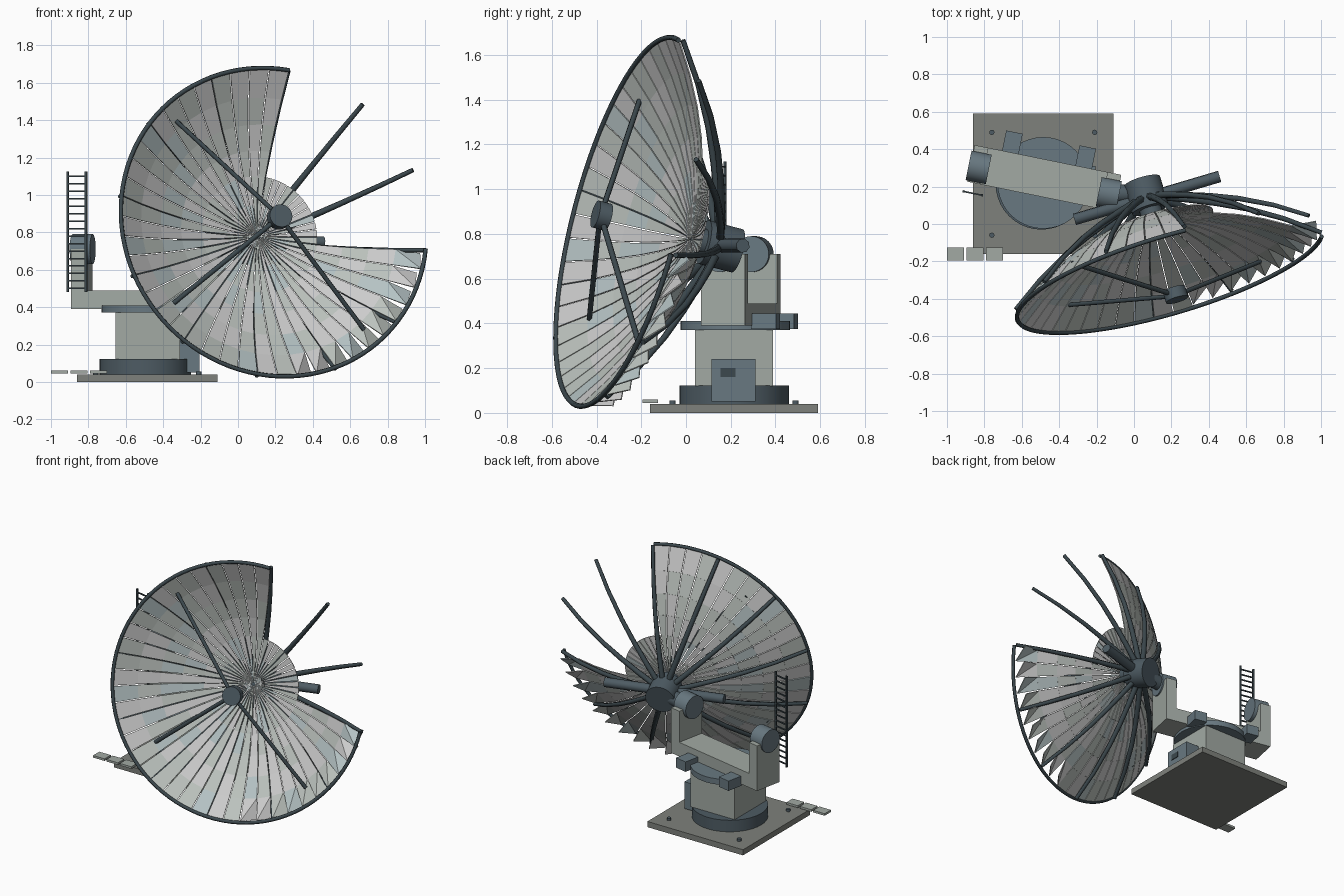
import bpy, bmesh, math, random
from math import sin, cos, radians, pi
from mathutils import Matrix, Vector

if "Cube" in bpy.data.objects:
    bpy.data.objects.remove(bpy.data.objects["Cube"])

random.seed(4)

def mat(name, c):
    m = bpy.data.materials.new(name)
    m.diffuse_color = (*c, 1)
    m.use_nodes = True
    m.node_tree.nodes["Principled BSDF"].inputs["Base Color"].default_value = m.diffuse_color
    return m

PLATE = mat("concrete_grey", (.21, .22, .20))
LIGHT = mat("light_paint", (.36, .40, .37))
BLUE = mat("blue_grey", (.14, .19, .22))
STEEL = mat("dark_steel", (.075, .105, .125))
DARK = mat("rib_steel", (.045, .065, .075))
PANELS = [mat("panel_grey", (.50, .54, .51)), mat("panel_pale", (.56, .59, .56)),
          mat("panel_blue", (.46, .54, .55))]

# Frames: the turned yoke, and the dish (local z = pointing direction)
I = Matrix.Identity(4)
YOKE = Matrix.Translation((-.485, .22, 0)) @ Matrix.Rotation(radians(-11.5), 4, 'Z')
az, el = radians(16.5), radians(14)
n = Vector((sin(az) * cos(el), -cos(az) * cos(el), sin(el)))
u = Vector((cos(az), sin(az), 0))
v = n.cross(u)
DISH = Matrix.Translation((.104, .023, .778)) @ Matrix((u, v, n)).transposed().to_4x4()
K, R = .436, .85

def finish(name, bm, m, frame):
    me = bpy.data.meshes.new(name)
    bm.to_mesh(me)
    bm.free()
    ob = bpy.data.objects.new(name, me)
    bpy.context.collection.objects.link(ob)
    ob.matrix_world = frame
    for x in (m if isinstance(m, list) else [m]):
        me.materials.append(x)
    return ob

def box(name, lo, hi, m, frame=I):
    bm = bmesh.new()
    bmesh.ops.create_cube(bm, size=1)
    for p in bm.verts:
        p.co = Vector([(a + b) / 2 + c * (b - a) for a, b, c in zip(lo, hi, p.co)])
    return finish(name, bm, m, frame)

def cyl(name, a, b, r, m, frame=I, seg=40):
    a, b = Vector(a), Vector(b)
    bm = bmesh.new()
    bmesh.ops.create_cone(bm, cap_ends=True, segments=seg, radius1=r, radius2=r, depth=(b - a).length)
    rot = (b - a).to_track_quat('Z', 'Y').to_matrix().to_4x4()
    bm.transform(Matrix.Translation((a + b) / 2) @ rot)
    for f in bm.faces:
        f.smooth = len(f.verts) == 4
    for e in bm.edges:
        e.smooth = all(f.smooth for f in e.link_faces)
    return finish(name, bm, m, frame)

def tube(name, pts, r, m, frame=I, taper=1, res=1):
    cu = bpy.data.curves.new(name, 'CURVE')
    cu.dimensions = '3D'
    cu.bevel_depth, cu.bevel_resolution, cu.use_fill_caps = r, res, True
    sp = cu.splines.new('POLY')
    sp.points.add(len(pts) - 1)
    for i, p in enumerate(pts):
        sp.points[i].co = (*p, 1)
        sp.points[i].radius = 1 + (taper - 1) * i / (len(pts) - 1)
    cu.materials.append(m)
    ob = bpy.data.objects.new(name, cu)
    bpy.context.collection.objects.link(ob)
    ob.matrix_world = frame
    return ob

def on_dish(r, deg, off=0):
    t = radians(deg)
    return Vector((r * cos(t), r * sin(t), K * r * r + off))

# Foundation, bolts and stepping slabs
box("base_plate", (-.86, -.16, 0), (-.11, .59, .04), PLATE)
for x in (-.76, -.21):
    for y in (-.06, .49):
        cyl("anchor_bolt", (x, y, .04), (x, y, .056), .014, STEEL, seg=12)
for x in (-1.0, -.895, -.79):
    box("step_slab", (x, -.195, .045), (x + .09, -.125, .06), LIGHT)

# Pedestal
cyl("base_ring", (-.495, .215, .04), (-.495, .215, .122), .245, STEEL)
box("pedestal", (-.655, .04, .12), (-.31, .39, .37), LIGHT)
box("control_cabinet", (-.312, .115, .05), (-.205, .31, .24), BLUE)
box("cabinet_vent", (-.206, .155, .16), (-.2, .222, .2), DARK)
cyl("turntable", (-.485, .22, .37), (-.485, .22, .41), .245, BLUE)

# Yoke with two arms, trunnions and drive motors
box("yoke_deck", (-.4, -.075, .39), (.4, .125, .49), LIGHT, YOKE)
for s in (-1, 1):
    a, b = sorted((s * .325, s * .4))
    box("yoke_arm", (a, -.075, .485), (b, .125, .71), LIGHT, YOKE)
    cyl("trunnion", (s * .355 - .055, .012, .71), (s * .355 + .055, .012, .71), .08, BLUE, YOKE)
    cx = s * .2 - .005
    box("drive_motor", (cx - .045, .12, .375), (cx + .045, .235, .445), BLUE, YOKE)
cyl("pivot_shaft", (-.13, .16, .71), (.05, .165, .735), .05, STEEL, seg=24)

# Ladder beside the left arm
for x in (-.408, -.308):
    box("ladder_rail", (x - .006, -.136, .48), (x + .006, -.124, 1.125), DARK, YOKE)
for i in range(16):
    z = .5 + i * .04
    box("ladder_rung", (-.408, -.134, z - .004), (-.308, -.126, z + .004), DARK, YOKE)

# Dish panels: 48 gores, a missing quarter, and a bent outer row at lower right
rows = [.012, .17, .32, .45, .58, .71, .845]
bm = bmesh.new()
for j, (r0, r1) in enumerate(zip(rows, rows[1:])):
    for i in range(48):
        if i < 12 and r0 > .3:
            continue
        a = -10 + 7.5 * i
        g0, g1 = (min(2, math.degrees(.0025 / r)) for r in (r0, r1))
        bent = j == 5 and i >= 38
        q = [on_dish(r0, a + g0), on_dish(r1, a + g1, -.01 if bent else 0),
             on_dish(r1, a + 7.5 - g1, -.085 if bent else 0), on_dish(r0, a + 7.5 - g0)]
        vs = [bm.verts.new(p) for p in q]
        if bent:
            faces = [bm.faces.new((vs[0], vs[1], vs[3])), bm.faces.new((vs[1], vs[2], vs[3]))]
        else:
            faces = [bm.faces.new(vs)]
        k = random.choice((0, 0, 1, 1, 2))
        for f in faces:
            f.material_index = k
ob = finish("dish_panels", bm, PANELS, DISH)
so = ob.modifiers.new("thickness", 'SOLIDIFY')
so.thickness, so.offset = .006, -1

# Rim tube and backing ribs (two stand bare in the missing quarter)
tube("rim", [on_dish(R, 80 + 270 * i / 72) for i in range(73)], .012, DARK, DISH)
for k in range(12):
    a = -10 + 30 * k
    pts = [on_dish(.06, a, -.12)] + [on_dish(r, a, o) for r, o in
           ((.2, -.085), (.35, -.06), (.5, -.045), (.68, -.033), (.855, -.024))]
    tube("rib", pts, .02, DARK, DISH, taper=.62)

# Hub and cross beam behind the dish
cyl("hub", (0, 0, -.22), (0, 0, -.06), .1, STEEL, DISH)
cyl("hub_neck", (0, 0, -.07), (0, 0, -.002), .06, STEEL, DISH, seg=24)
cyl("cross_beam", (-.405, 0, -.125), (.405, 0, -.125), .032, STEEL, DISH, seg=8)

# Feed on three struts
cyl("feed", (0, 0, .4), (0, 0, .46), .062, STEEL, DISH)
for a, r in ((130, .75), (217, .7), (310, .75)):
    t = radians(a)
    tube("feed_strut", [on_dish(r, a), (.04 * cos(t), .04 * sin(t), .425)], .013, DARK, DISH)
